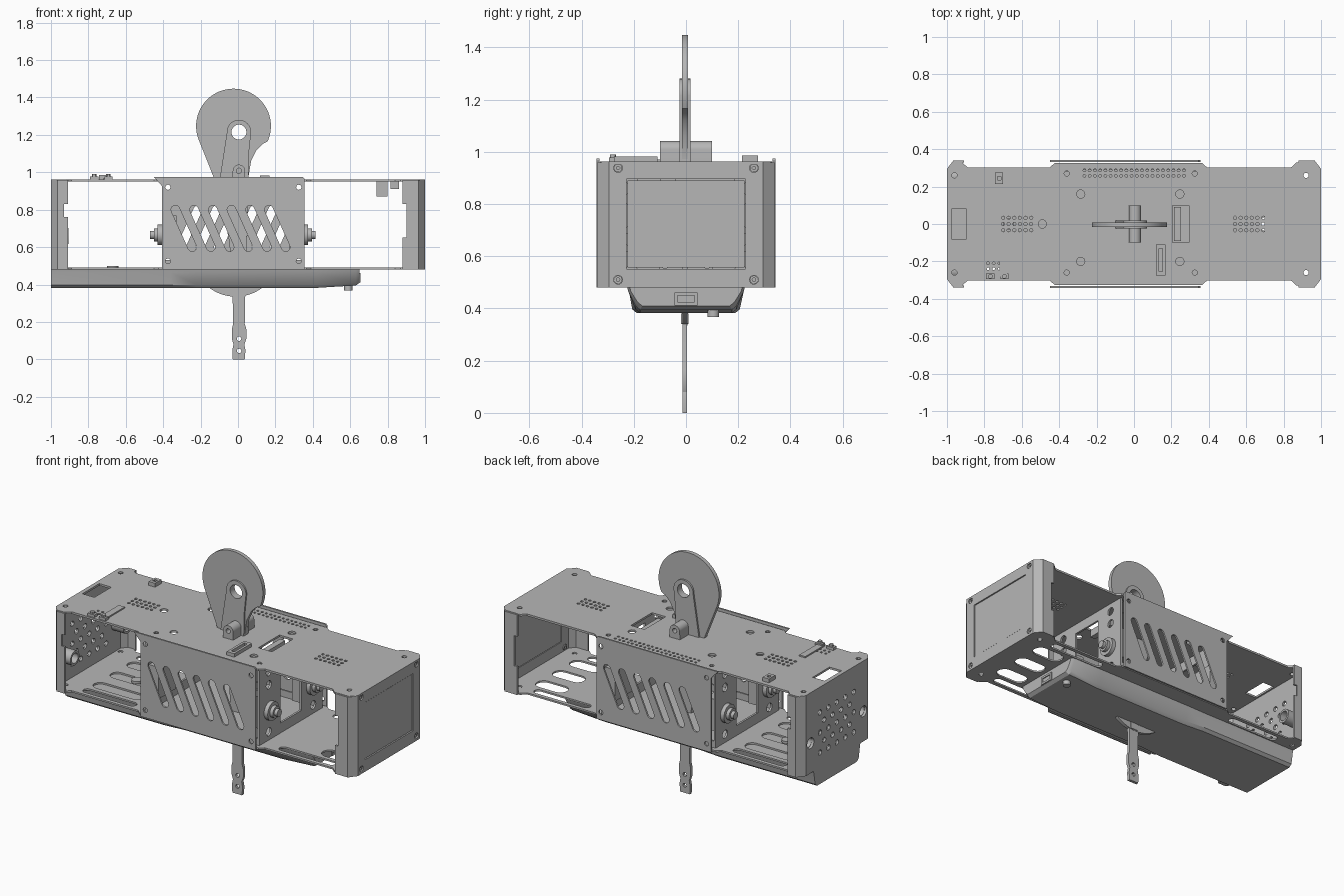
import bpy, bmesh, math

if "Cube" in bpy.data.objects:
    bpy.data.objects.remove(bpy.data.objects["Cube"], do_unlink=True)

grey = bpy.data.materials.new("plain grey")
grey.use_nodes = True
GREY = (0.47, 0.47, 0.47, 1)
grey.diffuse_color = GREY
grey.node_tree.nodes["Principled BSDF"].inputs["Base Color"].default_value = GREY
parts = []


def finish(name, bm):
    bmesh.ops.recalc_face_normals(bm, faces=bm.faces[:])
    me = bpy.data.meshes.new(name)
    bm.to_mesh(me)
    bm.free()
    me.materials.append(grey)
    ob = bpy.data.objects.new(name, me)
    bpy.context.collection.objects.link(ob)
    parts.append(ob)
    return ob


def circ(u, v, r, n=24, a0=0.0, a1=360.0):
    full = abs(a1 - a0) >= 360
    steps = n if full else n + 1
    return [(u + r * math.cos(math.radians(a0 + (a1 - a0) * i / n)),
             v + r * math.sin(math.radians(a0 + (a1 - a0) * i / n))) for i in range(steps)]


def rect(u0, v0, u1, v1):
    return [(u0, v0), (u1, v0), (u1, v1), (u0, v1)]


def slot(u0, v0, u1, v1, r):
    a = math.degrees(math.atan2(v1 - v0, u1 - u0))
    return circ(u1, v1, r, 8, a - 90, a + 90) + circ(u0, v0, r, 8, a + 90, a + 270)


def plate(name, axis, lo, hi, outline, holes=()):
    """Flat outline with holes, extruded from lo to hi along the axis."""
    def place(u, v):
        return {"x": (lo, u, v), "y": (u, lo, v), "z": (u, v, lo)}[axis]
    bm = bmesh.new()
    for loop in [outline, *holes]:
        vs = [bm.verts.new(place(u, v)) for u, v in loop]
        for i, vert in enumerate(vs):
            bm.edges.new((vs[i - 1], vert))
    normal = [1.0 if a == axis else 0.0 for a in "xyz"]
    bmesh.ops.triangle_fill(bm, use_beauty=True, use_dissolve=False,
                            edges=bm.edges[:], normal=normal)
    geo = bmesh.ops.extrude_face_region(bm, geom=bm.faces[:])["geom"]
    bmesh.ops.translate(bm, vec=[n * (hi - lo) for n in normal],
                        verts=[g for g in geo if isinstance(g, bmesh.types.BMVert)])
    return finish(name, bm)


def box(name, x0, x1, y0, y1, z0, z1):
    return plate(name, "z", z0, z1, rect(x0, y0, x1, y1))


# Deck outline: wide ears at the ends and a wide middle
half = [(-1, .295), (-.97, .33), (-.92, .33), (-.89, .303), (-.45, .303), (-.425, .325),
        (.365, .325), (.39, .303), (.84, .303), (.87, .33), (.965, .33), (1, .295)]
deck = half + [(x, -y) for x, y in reversed(half)]
corners = [circ(x, y, .014, 12) for x in (-.96, .92) for y in (-.26, .26)]

# Top deck with pin holes, dot grids and cutouts
holes = list(corners)
holes += [circ(x, y, .022, 16) for x in (-.285, .245) for y in (-.2, .16)]
holes += [circ(-.49, 0, .022, 16)]
holes += [circ(x, y, .014, 10) for x in (-.36, .325) for y in (-.26, .27)]
holes += [circ(-.265 + .028 * i, y, .008, 6) for i in range(20) for y in (.257, .287)]
holes += [circ(x0 + .03 * i, .033 * j, .009, 8)
          for x0 in (-.7, .54) for i in range(6) for j in (-1, 0, 1)]
holes += [circ(-.78 + .03 * i, y, .008, 6) for i in range(3) for y in (-.21, -.24)]
holes += [rect(-.975, -.08, -.895, .08), rect(.205, -.1, .295, .1)]
plate("top_deck", "z", .95, .962, deck, holes)

# Bottom deck with long lightening slots
holes = list(corners)
for y in (-.255, .255):
    holes += [slot(.48, y, .8, y, .025), slot(-.82, y, -.52, y, .025)]
for y in (-.16, 0, .16):
    holes += [slot(.72, y, .83, y, .045), slot(-.8, y, -.55, y, .04)]
plate("bottom_deck", "z", .48, .49, deck, holes)

# Slotted side plates, the rear slots turned around
side = [(-.45, .975), (.345, .975), (.355, .965), (.355, .48), (-.405, .48), (-.405, .925), (-.45, .975)][:6]
for name, y0, flip in (("front_side_plate", -.342, False), ("back_side_plate", .332, True)):
    holes = [circ(x, z, .014, 12) for x in (-.375, .325) for z in (.92, .525)]
    for i in range(6):
        a, b = -.335 + .1 * i, -.245 + .1 * i
        if flip:
            a, b = -.05 - a, -.05 - b
        holes.append(slot(a, .8, b, .6, .023))
    plate(name, "y", y0, y0 + .01, side, holes)

# End caps: bent flanges with a notch, drawn for +x and mirrored
for end, s, depth, z_lo, z_hi in (("left", 1, .12, .65, .83), ("right", -1, .09, .76, .83)):
    for sy in (-1, 1):
        for k, (z0, z1, d) in enumerate(((.48, z_lo, depth), (z_lo, z_hi, depth - .02),
                                         (z_hi, .96, depth))):
            prof = [(1 - d, .34), (.965, .34), (1, .295), (.985, .295), (.958, .328), (1 - d, .328)]
            plate(f"{end}_cap_flange_{k}", "z", z0, z1, [(s * x, sy * y) for x, y in prof])

face = rect(-.295, .48, .295, .96)
screws = [(y, z) for y in (-.26, .26) for z in (.51, .938)]
plate("left_cap_face", "x", .985, 1, face,
      [rect(-.228, .552, .228, .895)] + [circ(y, z, .017, 16) for y, z in screws])
plate("left_cap_inset", "x", .985, .996, rect(-.224, .556, .224, .891))
for y, z in screws:
    plate("cap_screw", "x", .98, .993, circ(y, z, .016, 16), [circ(y, z, .007, 6)])

# Right cap face: two ports and a staggered vent pattern
ports = [(-.25, .66), (.25, .66)]
vents = [circ(-.16 + .08 * i + (.04 if j % 2 else 0), .57 + .06 * j, .016, 12)
         for j in range(5) for i in range(5 - j % 2)]
plate("right_cap_face", "x", -1, -.985, face, vents + [circ(y, z, .032, 24) for y, z in ports])
for y, z in ports:
    plate("port_ring", "x", -.985, -.905, circ(y, z, .043, 24), [circ(y, z, .03, 24)])

# Battery tray hanging under the bottom deck, lofted along x
bm = bmesh.new()
rings = []
for x, top, bot, z in ((-1, .222, .2, .382), (-.36, .222, .2, .382), (-.22, .225, .188, .382),
                       (.42, .225, .188, .382), (.63, .225, .188, .395), (.65, .215, .18, .41)):
    ring = [(-top, .48), (-top + .004, .465), (-bot - .006, z + .015), (-bot + .012, z)]
    ring += [(-y, h) for y, h in reversed(ring)]
    rings.append([bm.verts.new((x, y, h)) for y, h in ring])
for a, b in zip(rings, rings[1:]):
    for i in range(8):
        bm.faces.new((a[i - 1], a[i], b[i], b[i - 1]))
bm.faces.new(rings[0])
bm.faces.new(rings[-1])
finish("battery_tray", bm)

# Charging port and button on the tray
plate("charging_port", "x", .62, .656, rect(-.045, .412, .045, .462), [rect(-.032, .425, .032, .45)])
plate("tray_button", "z", .368, .40, circ(.59, .105, .022, 20))

# Big lever: round head, tapering arm, cross pivot, rounded fin and tail
bore = circ(.005, 1.215, .04, 24)
head = circ(-.024, 1.247, .2, 40, -24, 205)
arm = [(-.125, .96), (-.08, .8), (-.045, .62), (-.035, .38), (.04, .38), (.045, .62),
       (.05, .8), (.055, .97), (.07, 1.06), (.1, 1.12), (.13, 1.15)]
plate("lever", "y", -.016, .008, head + arm, [bore])
hub = circ(.005, 1.215, .065, 20, 0, 185) + [(-.1, .95), (.055, .95), (.058, 1.1)]
plate("lever_hub", "y", -.025, .018, hub, [bore])
pivot = [(.038, .955)] + circ(.005, 1.008, .033, 16, 0, 180) + [(-.03, .955)]
plate("cross_pivot", "y", -.1, .1, pivot, [circ(.005, 1.008, .014, 16)])
plate("lower_fin", "y", -.014, .006, circ(-.012, .571, .236, 24, 205, 335))
tail = [(-.03, .4), (-.026, .19), (-.033, .16), (-.033, .11), (-.024, .08), (-.03, .05), (-.028, 0),
        (.036, 0), (.04, .05), (.034, .08), (.045, .11), (.045, .16), (.036, .19), (.04, .4)]
plate("lever_tail", "y", -.014, .004, tail, [circ(.006, z, .012, 12) for z in (.11, .045)])
plate("tail_collar", "y", -.02, .01, rect(-.02, .34, .03, .38))

# Inner brackets, motor blocks and output horns at both sides
for s, x in ((1, .345), (-1, -.4)):
    lo, hi = x - .006, x + .006
    holes = [rect(-.1, .55, .1, .89)]
    holes += [circ(y, z, .025, 12) for y in (-.21, .21) for z in (.54, .82, .9)]
    plate("inner_bracket", "x", lo, hi, rect(-.3, .49, .3, .95), holes)
    for y in (-.2, .2):
        box("motor_block", min(x, x - s * .07), max(x, x - s * .07), y - .08, y + .08, .58, .77)
        for name, r, a, b in (("horn_disc", .055, .005, .03), ("horn_hub", .035, .03, .05),
                              ("horn_screw", .022, .05, .07)):
            xa, xb = x + s * a, x + s * b
            plate(name, "x", min(xa, xb), max(xa, xb), circ(y, .665, r, 24))
for y in (-.3, .29):
    box("bracket_rail", -.4, .345, y, y + .01, .49, .53)

# Connectors and small components on the decks
plate("pin_socket", "z", .955, .983, rect(.118, -.275, .168, -.11), [rect(.133, -.255, .153, -.13)])
plate("switch", "z", .955, .985, rect(-.742, .215, -.7, .275), [rect(-.73, .235, -.712, .255)])
for x in (-.79, -.715):
    box("push_button", x, x + .045, -.295, -.265, .955, .978)
    plate("button_cap", "z", .978, .99, circ(x + .022, -.28, .012, 12))
box("card_socket", -.72, -.68, -.28, -.1, .962, .97)
plate("deck_stud", "z", .485, .5, circ(-.67, 0, .03, 16))
box("sensor_body", .74, .80, -.1, -.04, .87, .952)
box("sensor_plug", .815, .86, -.1, -.04, .91, .952)
box("relay", .215, .25, -.09, .09, .90, .945)

# Smooth the round walls, keep the edges sharp
bpy.ops.object.select_all(action="DESELECT")
for ob in parts:
    ob.select_set(True)
bpy.context.view_layer.objects.active = parts[0]
bpy.ops.object.shade_smooth_by_angle(angle=math.radians(30))
